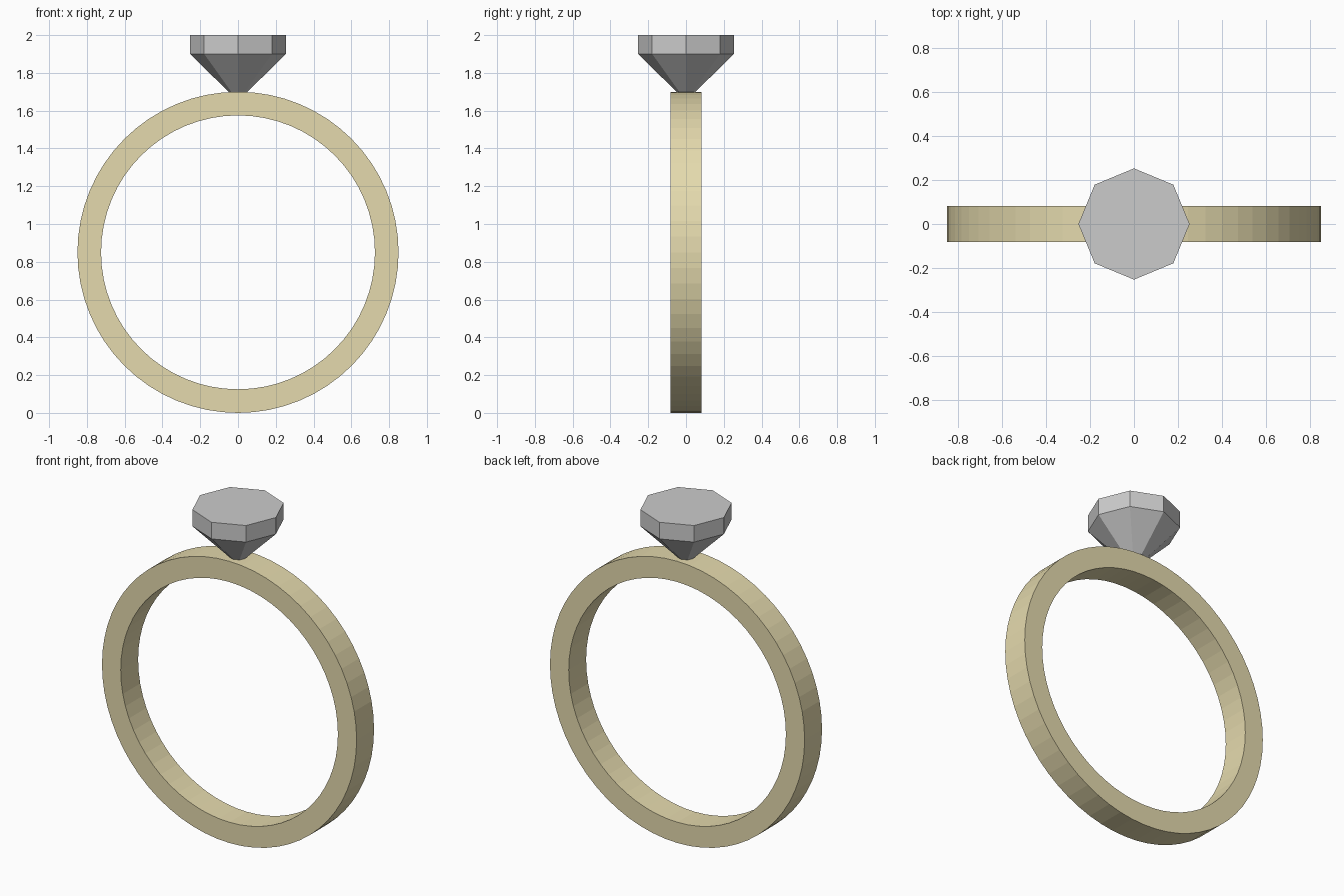
import bpy, bmesh
from math import cos, sin, tau

if "Cube" in bpy.data.objects:
    bpy.data.objects.remove(bpy.data.objects["Cube"])


def lathe(name, profile, sides, axis, centre_z, closed):
    """Revolve a (radius, offset) profile around the y or z axis."""
    bm = bmesh.new()
    rings = []
    for i in range(sides):
        a = tau * i / sides
        ring = []
        for r, h in profile:
            co = (r * cos(a), r * sin(a), h) if axis == 'z' else (r * cos(a), h, r * sin(a))
            ring.append(bm.verts.new(co))
        rings.append(ring)
    n = len(profile)
    for i in range(sides):
        a, b = rings[i], rings[(i + 1) % sides]
        for j in range(n if closed else n - 1):
            k = (j + 1) % n
            bm.faces.new((a[j], b[j], b[k], a[k]))
    if not closed:
        # flat table on top, point at the bottom
        bm.faces.new([ring[-1] for ring in rings])
        bmesh.ops.remove_doubles(bm, verts=bm.verts, dist=1e-5)
    bmesh.ops.recalc_face_normals(bm, faces=bm.faces)
    mesh = bpy.data.meshes.new(name)
    bm.to_mesh(mesh)
    bm.free()
    obj = bpy.data.objects.new(name, mesh)
    obj.location.z = centre_z
    bpy.context.collection.objects.link(obj)
    return obj


# Gold band: rectangular section turned around y
OUTER, INNER, HALF = 0.85, 0.725, 0.083
band = lathe("band", [(OUTER, -HALF), (OUTER, HALF), (INNER, HALF), (INNER, -HALF)],
             64, 'y', OUTER, True)
gold = bpy.data.materials.new("gold")
gold.diffuse_color = (0.78, 0.70, 0.42, 1)
gold.use_nodes = True
gold.node_tree.nodes["Principled BSDF"].inputs["Base Color"].default_value = gold.diffuse_color
band.data.materials.append(gold)

# Eight-sided gemstone: point set into the band, straight girdle, flat table
lathe("gemstone", [(0.0, 1.65), (0.253, 1.9), (0.253, 2.0)], 8, 'z', 0, False)
